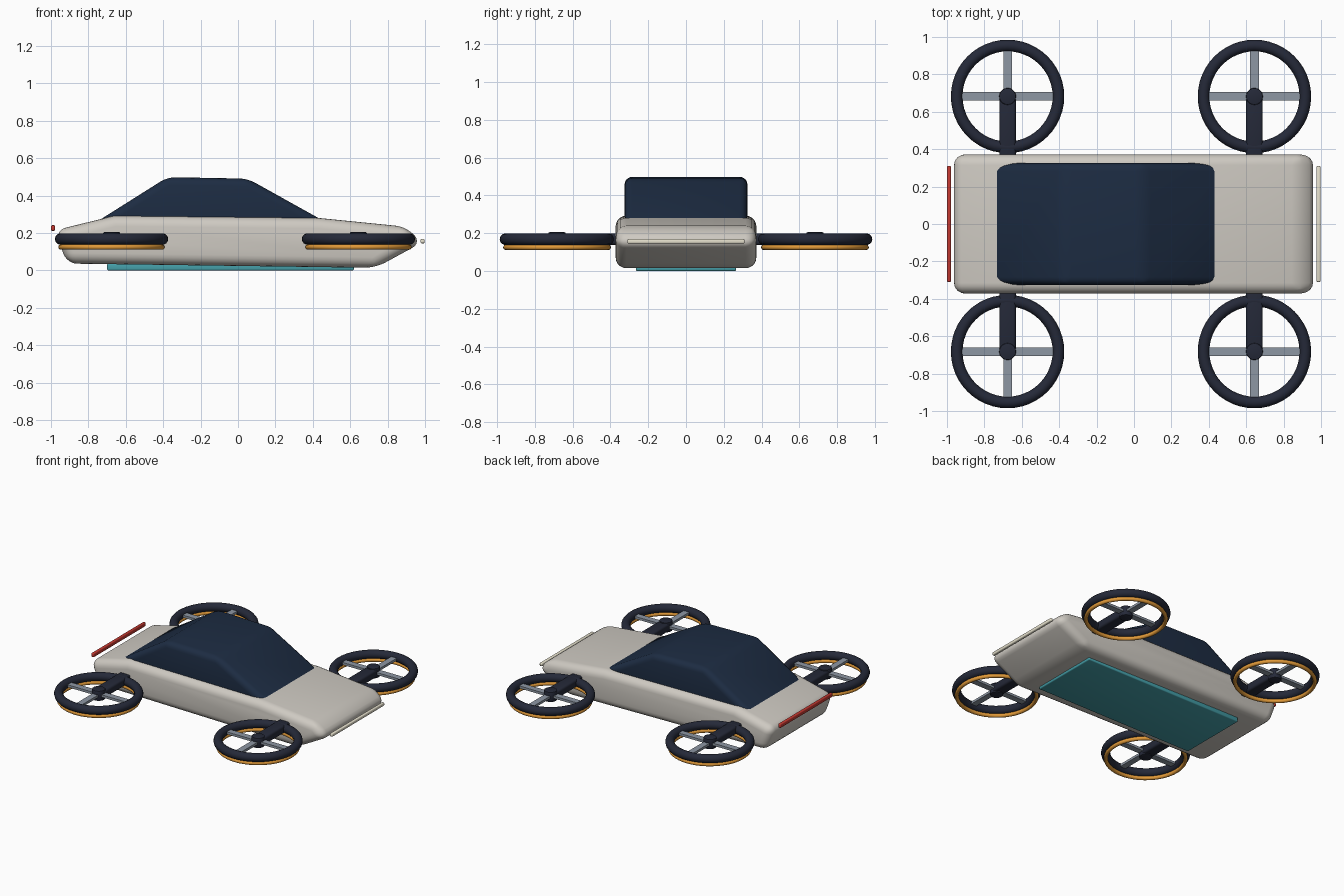
import bpy, bmesh, math
from mathutils import Vector

if "Cube" in bpy.data.objects:
    bpy.data.objects.remove(bpy.data.objects["Cube"])


def material(name, rgb):
    m = bpy.data.materials.new(name)
    m.diffuse_color = (*rgb, 1)
    m.use_nodes = True
    m.node_tree.nodes["Principled BSDF"].inputs["Base Color"].default_value = m.diffuse_color
    return m


CREAM = material("cream", (0.62, 0.59, 0.54))
GLASS = material("dark_glass", (0.012, 0.025, 0.055))
DARK = material("dark_trim", (0.018, 0.022, 0.04))
STEEL = material("steel", (0.27, 0.31, 0.37))
ORANGE = material("orange_glow", (0.75, 0.32, 0.04))
TEAL = material("teal", (0.06, 0.35, 0.4))
RED = material("red_light", (0.55, 0.04, 0.03))
WHITE = material("white_light", (0.8, 0.76, 0.62))


def finish(ob, name, mat, bevel=0, segments=3, limit=25):
    ob.name = name
    ob.data.materials.append(mat)
    if bevel:
        b = ob.modifiers.new("bevel", 'BEVEL')
        b.width = bevel
        b.segments = segments
        b.limit_method = 'ANGLE'
        b.angle_limit = math.radians(limit)
    bpy.ops.object.select_all(action='DESELECT')
    ob.select_set(True)
    bpy.context.view_layer.objects.active = ob
    if bevel:
        bpy.ops.object.modifier_apply(modifier="bevel")
    bpy.ops.object.shade_smooth_by_angle(angle=math.radians(40))
    return ob


def slab(name, profile, half_width, mat, bevel, segments):
    """Side profile (x, z) extruded across the width."""
    bm = bmesh.new()
    face = bm.faces.new([bm.verts.new((x, -half_width, z)) for x, z in profile])
    new = bmesh.ops.extrude_face_region(bm, geom=[face])["geom"]
    verts = [v for v in new if isinstance(v, bmesh.types.BMVert)]
    bmesh.ops.translate(bm, verts=verts, vec=Vector((0, 2 * half_width, 0)))
    bmesh.ops.recalc_face_normals(bm, faces=bm.faces)
    mesh = bpy.data.meshes.new(name)
    bm.to_mesh(mesh)
    bm.free()
    ob = bpy.data.objects.new(name, mesh)
    bpy.context.collection.objects.link(ob)
    return finish(ob, name, mat, bevel, segments)


def box(name, loc, size, mat, bevel=0):
    bpy.ops.mesh.primitive_cube_add(size=1, location=loc)
    ob = bpy.context.object
    ob.scale = size
    bpy.ops.object.transform_apply(location=False, rotation=False, scale=True)
    return finish(ob, name, mat, bevel)


def ring(name, loc, major, minor, mat):
    bpy.ops.mesh.primitive_torus_add(location=loc, major_radius=major, minor_radius=minor,
                                     major_segments=48, minor_segments=14)
    return finish(bpy.context.object, name, mat)


# Hull and canopy
slab("body", [(-0.915, 0.037), (-0.978, 0.215), (-0.66, 0.293), (0.43, 0.281),
              (0.90, 0.234), (0.982, 0.148), (0.735, 0.014)], 0.372, CREAM, 0.057, 5)
slab("canopy", [(-0.772, 0.25), (-0.377, 0.499), (0.052, 0.491), (0.485, 0.25)],
     0.325, GLASS, 0.042, 4)

# Belly panel and light bars
box("belly_panel", (-0.04, 0, 0.018), (1.32, 0.53, 0.036), TEAL, 0.008)
box("head_light", (0.987, 0, 0.157), (0.022, 0.62, 0.024), WHITE, 0.007)
box("tail_light", (-0.989, 0, 0.227), (0.022, 0.62, 0.03), RED, 0.007)

# Four ducted rotors with arms
for end, x in (("rear", -0.676), ("front", 0.644)):
    for side, s in (("right", -1), ("left", 1)):
        tag = f"{end}_{side}"
        y = s * 0.682
        ring(f"{tag}_rotor_ring", (x, y, 0.168), 0.272, 0.031, DARK)
        ring(f"{tag}_glow_ring", (x, y, 0.125), 0.271, 0.014, ORANGE)
        box(f"{tag}_blade_long", (x, y, 0.168), (0.485, 0.046, 0.018), STEEL)
        box(f"{tag}_blade_cross", (x, y, 0.168), (0.046, 0.485, 0.018), STEEL)
        bpy.ops.mesh.primitive_cylinder_add(vertices=24, radius=0.045, depth=0.075,
                                            location=(x, y, 0.168))
        finish(bpy.context.object, f"{tag}_hub", DARK, 0.006, 2)
        box(f"{tag}_arm", (x, s * 0.51, 0.168), (0.088, 0.34, 0.06), DARK, 0.015)
